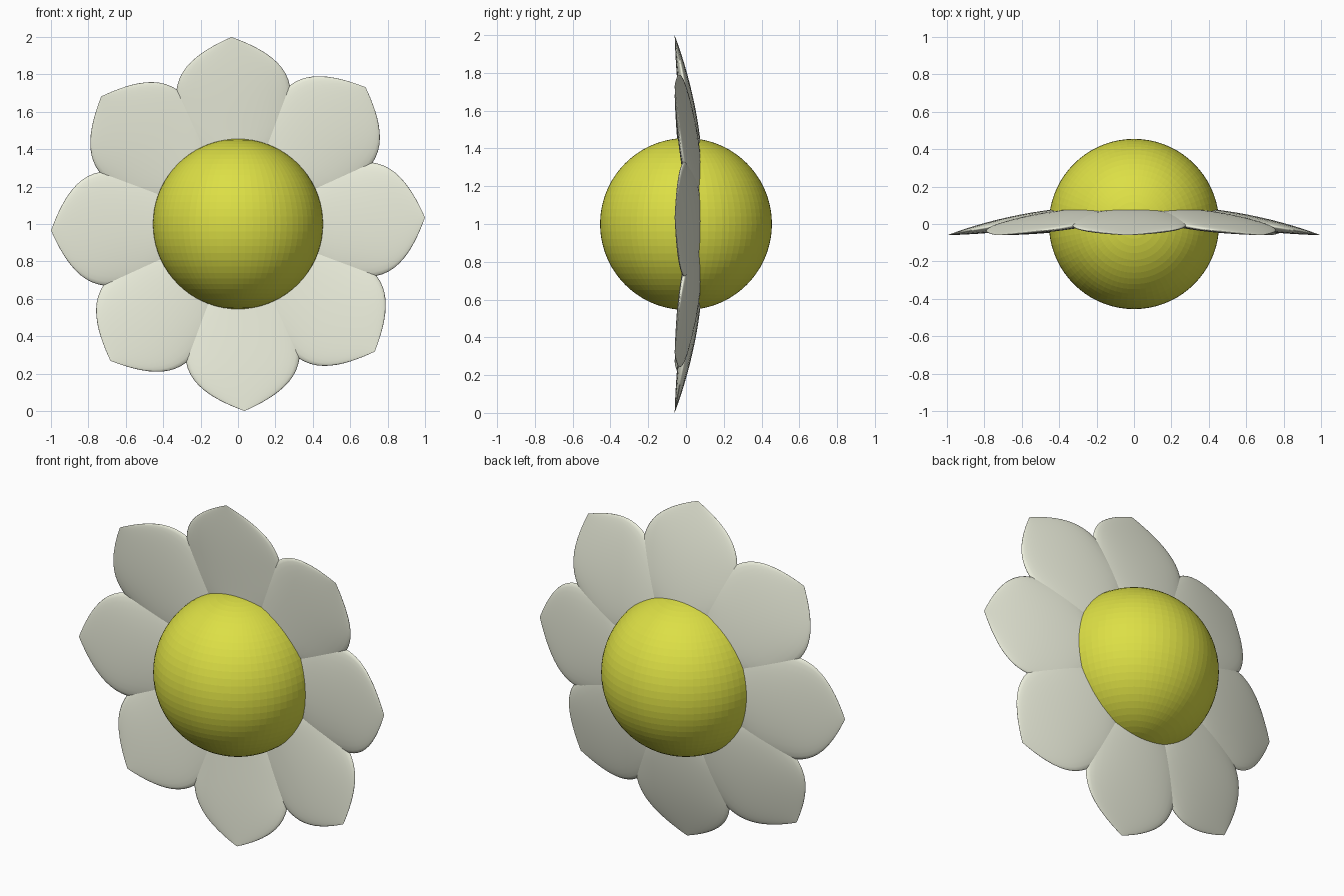
import bpy, bmesh
from math import sin, cos, pi, radians
from mathutils import Matrix, Vector

if "Cube" in bpy.data.objects:
    bpy.data.objects.remove(bpy.data.objects["Cube"])

CENTRE = Vector((0, 0, 1))


def material(name, rgb):
    m = bpy.data.materials.new(name)
    m.diffuse_color = (*rgb, 1)
    m.use_nodes = True
    m.node_tree.nodes["Principled BSDF"].inputs["Base Color"].default_value = m.diffuse_color
    return m


def add_object(name, bm, mat, smooth):
    me = bpy.data.meshes.new(name)
    bmesh.ops.recalc_face_normals(bm, faces=bm.faces[:])
    for f in bm.faces:
        f.smooth = smooth
    bm.to_mesh(me)
    bm.free()
    me.materials.append(mat)
    ob = bpy.data.objects.new(name, me)
    bpy.context.collection.objects.link(ob)
    return ob


yellow = material("yellow", (0.72, 0.74, 0.06))
cream = material("cream", (0.84, 0.86, 0.72))

# Round flower centre
bm = bmesh.new()
bmesh.ops.create_uvsphere(bm, u_segments=72, v_segments=36, radius=0.455,
                          matrix=Matrix.Translation(CENTRE))
add_object("flower_centre", bm, yellow, False)


# Petal: lens-shaped sections lofted from inside the centre to the tip
def petal_mesh(rotation):
    bm = bmesh.new()
    stations, sides, inner = 24, 32, 0.3
    rings = []
    for i in range(stations):
        k = 1 - (1 - i / stations) ** 2          # closer rings near the tip
        r = inner + (1 - inner) * k
        s = 1 - r
        width = 0.31 * (1 - abs(1 - s / 0.38) ** 3.1)
        thick = 0.048 * (1 - k ** 2.5)
        mid = 0.04 - 0.1 * k ** 1.4               # petal cups forward
        rings.append([bm.verts.new((r, mid + thick * sin(a), width * cos(a)))
                      for a in (2 * pi * j / sides for j in range(sides))])
    tip = bm.verts.new((1, -0.06, 0))
    for a, b in zip(rings, rings[1:]):
        for j in range(sides):
            n = (j + 1) % sides
            bm.faces.new((a[j], a[n], b[n], b[j]))
    for j in range(sides):
        bm.faces.new((rings[-1][j], rings[-1][(j + 1) % sides], tip))
    bm.faces.new(rings[0])
    bm.transform(Matrix.Translation(CENTRE) @ Matrix.Rotation(rotation, 4, 'Y'))
    return bm


# Eight petals, turned slightly off the axes
for n in range(8):
    add_object(f"petal_{n + 1}", petal_mesh(radians(-2 - 45 * n)), cream, True)
